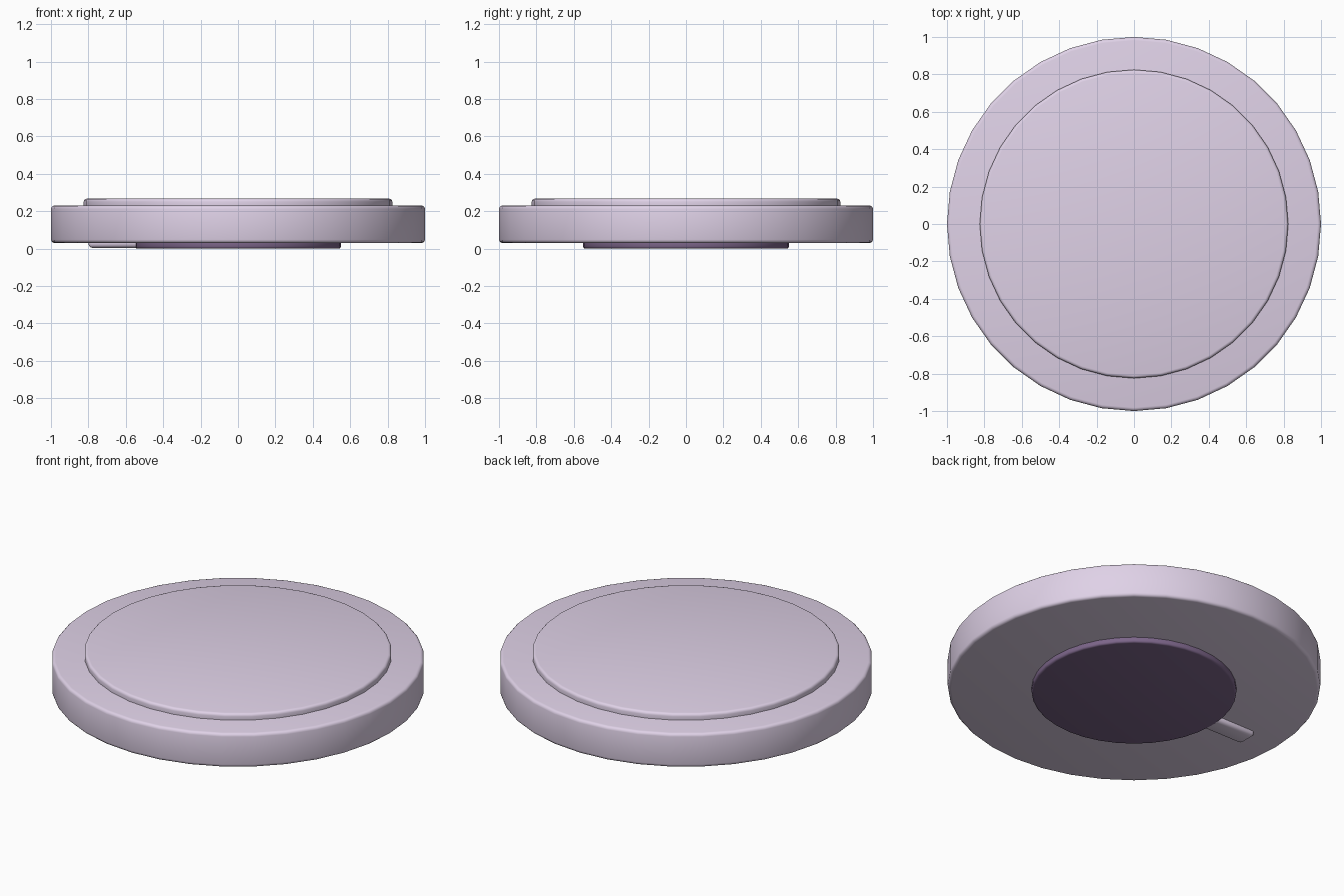
import bpy

if "Cube" in bpy.data.objects:
    bpy.data.objects.remove(bpy.data.objects["Cube"])

def material(name, rgb):
    m = bpy.data.materials.new(name)
    m.diffuse_color = (*rgb, 1)
    m.use_nodes = True
    m.node_tree.nodes["Principled BSDF"].inputs["Base Color"].default_value = m.diffuse_color
    return m

lilac = material("lilac", (0.74, 0.64, 0.80))
dark_purple = material("dark_purple", (0.20, 0.13, 0.25))

def finish(name, mat, bevel):
    ob = bpy.context.object
    ob.name = name
    ob.data.materials.append(mat)
    b = ob.modifiers.new("rounded_edges", 'BEVEL')
    b.width = bevel
    b.segments = 3
    b.limit_method = 'ANGLE'
    b.angle_limit = 0.7
    bpy.ops.object.modifier_apply(modifier=b.name)
    bpy.ops.object.shade_smooth_by_angle(angle=0.61)
    return ob

def disc(name, radius, z0, z1, mat, bevel):
    bpy.ops.mesh.primitive_cylinder_add(vertices=36, radius=radius, depth=z1 - z0,
                                        location=(0, 0, (z0 + z1) / 2))
    return finish(name, mat, bevel)

# Stacked round parts
disc("body", 1.0, 0.03, 0.23, lilac, 0.018)
disc("raised_top", 0.825, 0.20, 0.267, lilac, 0.016)
disc("base_pad", 0.55, 0.0, 0.045, dark_purple, 0.012)

# Small rounded tab sticking out from under the base pad
bpy.ops.mesh.primitive_cube_add(size=1, location=(-0.65, 0, 0.03))
tab = bpy.context.object
tab.scale = (0.30, 0.12, 0.052)
bpy.ops.object.transform_apply(location=False, rotation=False, scale=True)
finish("tab", lilac, 0.022)
